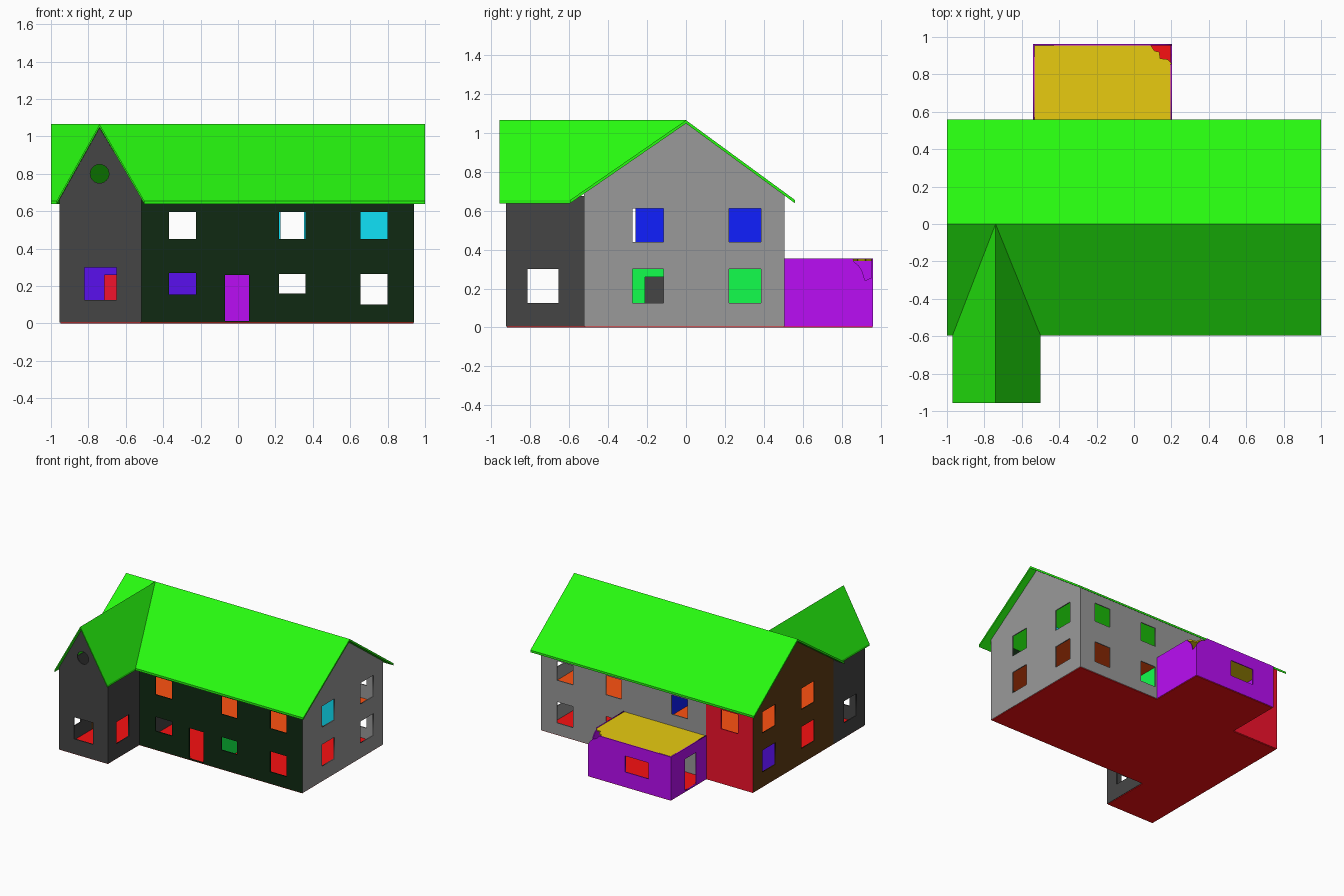
import bpy, bmesh
from math import sin, cos, tau
from mathutils import Matrix

if "Cube" in bpy.data.objects:
    bpy.data.objects.remove(bpy.data.objects["Cube"])

T = 0.008  # wall thickness
COLORS = {
    "roof": (0.02, 0.95, 0.005), "front": (0.005, 0.023, 0.006), "wing": (0.06, 0.06, 0.06),
    "grey": (0.32, 0.32, 0.32), "left": (0.117, 0.045, 0.007), "crimson": (0.9, 0.006, 0.025),
    "purple": (0.49, 0.004, 0.91), "yellow": (0.81, 0.6, 0.005), "floor": (0.95, 0.005, 0.006),
    "orange": (1.0, 0.084, 0.006), "blue": (0.005, 0.013, 1.0), "green": (0.006, 1.0, 0.073),
    "violet": (0.1, 0.005, 0.85), "cyan": (0.005, 0.76, 0.94),
}
MATS = {}
for n, c in COLORS.items():
    MATS[n] = bpy.data.materials.new(n)
    MATS[n].diffuse_color = (*c, 1)


def rect(u0, u1, v0, v1):
    return [(u0, v0), (u1, v0), (u1, v1), (u0, v1)]


def wall(name, axis, pos, outline, holes=(), mat="grey"):
    """Flat outline with holes; axis 'x' runs along x at y=pos, 'y' along y at x=pos."""
    cu = bpy.data.curves.new(name, 'CURVE')
    cu.dimensions = '2D'
    cu.fill_mode = 'BOTH'
    cu.extrude = T / 2
    for loop in [outline, *holes]:
        s = cu.splines.new('POLY')
        s.points.add(len(loop) - 1)
        for p, (u, v) in zip(s.points, loop):
            p.co = (u, v, 0, 1)
        s.use_cyclic_u = True
    ob = bpy.data.objects.new(name, cu)
    bpy.context.collection.objects.link(ob)
    if axis == 'x':
        ob.matrix_world = Matrix(((1, 0, 0, 0), (0, 0, -1, pos), (0, 1, 0, 0), (0, 0, 0, 1)))
    else:
        ob.matrix_world = Matrix(((0, 0, 1, pos), (1, 0, 0, 0), (0, 1, 0, 0), (0, 0, 0, 1)))
    cu.materials.append(MATS[mat])
    bpy.ops.object.select_all(action='DESELECT')
    ob.select_set(True)
    bpy.context.view_layer.objects.active = ob
    bpy.ops.object.convert(target='MESH')


def slab(name, polys, thick, mat):
    """Polygons given by their top points, thickened straight down."""
    bm = bmesh.new()
    for pts in polys:
        f = bm.faces.new([bm.verts.new(p) for p in pts])
        ext = bmesh.ops.extrude_face_region(bm, geom=[f], use_keep_orig=True)
        for v in ext["geom"]:
            if isinstance(v, bmesh.types.BMVert):
                v.co.z -= thick
    bmesh.ops.recalc_face_normals(bm, faces=bm.faces)
    me = bpy.data.meshes.new(name)
    bm.to_mesh(me)
    bm.free()
    me.materials.append(MATS[mat])
    bpy.context.collection.objects.link(bpy.data.objects.new(name, me))


# Main dimensions
XL, XR, YF, YB = -0.95, 0.938, -0.52, 0.503
WR, WF, RX = -0.52, -0.92, -0.74          # wing right side, wing front, wing ridge
EX0, EX1, EY = -0.535, 0.2, 0.958         # rear extension
PEAK, EAVE, RT = 1.065, 0.655, 0.017
E = 0.0038                                # lets crossing walls close at the corners

# Ground slab under house, wing and extension; upper floor over house and wing
house = [(XL, WF), (WR, WF), (WR, YF), (XR, YF), (XR, YB)]
slab("ground_floor", [[(x, y, 0.012) for x, y in house + [
    (EX1, YB), (EX1, EY), (EX0, EY), (EX0, YB), (XL, YB)]]], 0.012, "floor")
slab("upper_floor", [[(x, y, 0.335) for x, y in house + [(XL, YB)]]], 0.008, "orange")

# Front wall with door and windows
door = rect(-0.07, 0.06, 0.014, 0.26)
cols = [(-0.37, -0.225), (0.22, 0.36), (0.655, 0.80)]
wall("front_wall", 'x', YF, rect(WR, XR + E, 0.005, 0.69),
     [rect(a, b, 0.45, 0.595) for a, b in cols] +
     [rect(-0.37, -0.225, 0.155, 0.27), rect(0.22, 0.36, 0.16, 0.265),
      rect(0.655, 0.80, 0.10, 0.265), door], "front")

# Rear wall, grey and crimson sections
wall("rear_wall", 'x', YB, rect(EX0, XR + E, 0.005, 0.68),
     [rect(a, b, 0.445, 0.6) for a, b in cols] +
     [rect(a, b, 0.10, 0.27) for a, b in cols[1:]] + [door])
wall("rear_wall_left", 'x', YB, rect(XL - E, EX0, 0.005, 0.68),
     [rect(-0.82, -0.67, 0.445, 0.6)], "crimson")

# Gable end walls
gable = [(YF - E, 0.005), (YB + E, 0.005), (YB + E, 0.68), (0, 1.048), (YF - E, 0.688)]
side_windows = [rect(a, b, c, d) for a, b in ((-0.275, -0.115), (0.22, 0.385))
                for c, d in ((0.125, 0.30), (0.44, 0.61))]
wall("right_gable_wall", 'y', XR, gable, side_windows)
wall("left_gable_wall", 'y', XL, gable, side_windows, "left")

# Front wing
for n, x, h in (("wing_left_wall", XL, 0.675), ("wing_right_wall", WR, 0.675)):
    wall(n, 'y', x, rect(WF - E, YF, 0.005, h), [rect(-0.815, -0.655, 0.125, 0.30)], "wing")
wall("wing_front_wall", 'x', WF,
     [(XL - E, 0.005), (WR + E, 0.005), (WR + E, 0.668), (RX, 1.046), (XL - E, 0.665)],
     [rect(-0.82, -0.65, 0.125, 0.30),
      [(RX + 0.05 * cos(i * tau / 24), 0.80 + 0.05 * sin(i * tau / 24)) for i in range(24)]], "wing")

# Roof slopes, with the valley where the wing roof meets the main roof
top = (RX, 0, PEAK)
vl, vr = (-0.97, -0.595, EAVE), (-0.50, -0.595, EAVE)
slab("main_roof", [
    [(-1, 0, PEAK), (1, 0, PEAK), (1, 0.56, EAVE), (-1, 0.56, EAVE)],
    [(-1, -0.595, EAVE), vl, top, (-1, 0, PEAK)],
    [top, vr, (1, -0.595, EAVE), (1, 0, PEAK)]], RT, "roof")
slab("wing_roof", [
    [(-0.97, -0.958, EAVE), (RX, -0.958, PEAK), top, vl],
    [(RX, -0.958, PEAK), (-0.50, -0.958, EAVE), vr, top]], RT, "roof")

# Rear extension with a broken corner
H = 0.355
wall("extension_left_wall", 'y', EX0, rect(YB, EY + E, 0.005, H), [rect(0.64, 0.78, 0.014, 0.27)], "purple")
wall("extension_right_wall", 'y', EX1,
     [(YB, 0.005), (EY + E, 0.005), (EY + E, 0.26), (0.92, 0.24), (0.905, 0.29), (0.885, 0.32),
      (0.86, 0.34), (0.855, H), (YB, H)], [], "purple")
wall("extension_rear_wall", 'x', EY,
     [(EX0 - E, 0.005), (EX1 + E, 0.005), (EX1 + E, 0.26), (0.185, 0.29), (0.16, 0.315), (0.13, 0.325),
      (0.10, H), (EX0 - E, H)], [rect(-0.34, -0.13, 0.125, 0.255)], "purple")
slab("extension_roof", [[(x, y, 0.352) for x, y in (
    (EX0, YB), (EX1, YB), (EX1, 0.86), (0.18, 0.88), (0.14, 0.885), (0.135, 0.92), (0.11, 0.925),
    (0.09, 0.955), (EX0, 0.955))]], 0.01, "yellow")

# Interior partitions
wall("lower_violet_partition", 'x', 0.18, rect(XL, -0.12, 0.012, 0.327),
     [rect(-0.715, -0.59, 0.014, 0.26)], "violet")
wall("lower_grey_partition", 'y', WR, rect(YF, 0.18, 0.012, 0.327), [], "wing")
wall("lower_green_partition", 'y', 0.15, rect(YF, YB, 0.012, 0.327),
     [rect(-0.21, -0.08, 0.014, 0.26)], "green")
wall("upper_cyan_partition", 'x', -0.06, rect(-0.10, XR, 0.335, 0.68),
     [rect(0.226, 0.354, 0.34, 0.61)], "cyan")
wall("upper_blue_partition", 'y', -0.10, rect(YF, YB, 0.335, 0.68),
     [rect(-0.38, -0.26, 0.34, 0.61)], "blue")

for m in bpy.data.materials:
    if m.users and not m.is_grease_pencil:
        m.use_nodes = True
        m.node_tree.nodes["Principled BSDF"].inputs["Base Color"].default_value = m.diffuse_color
